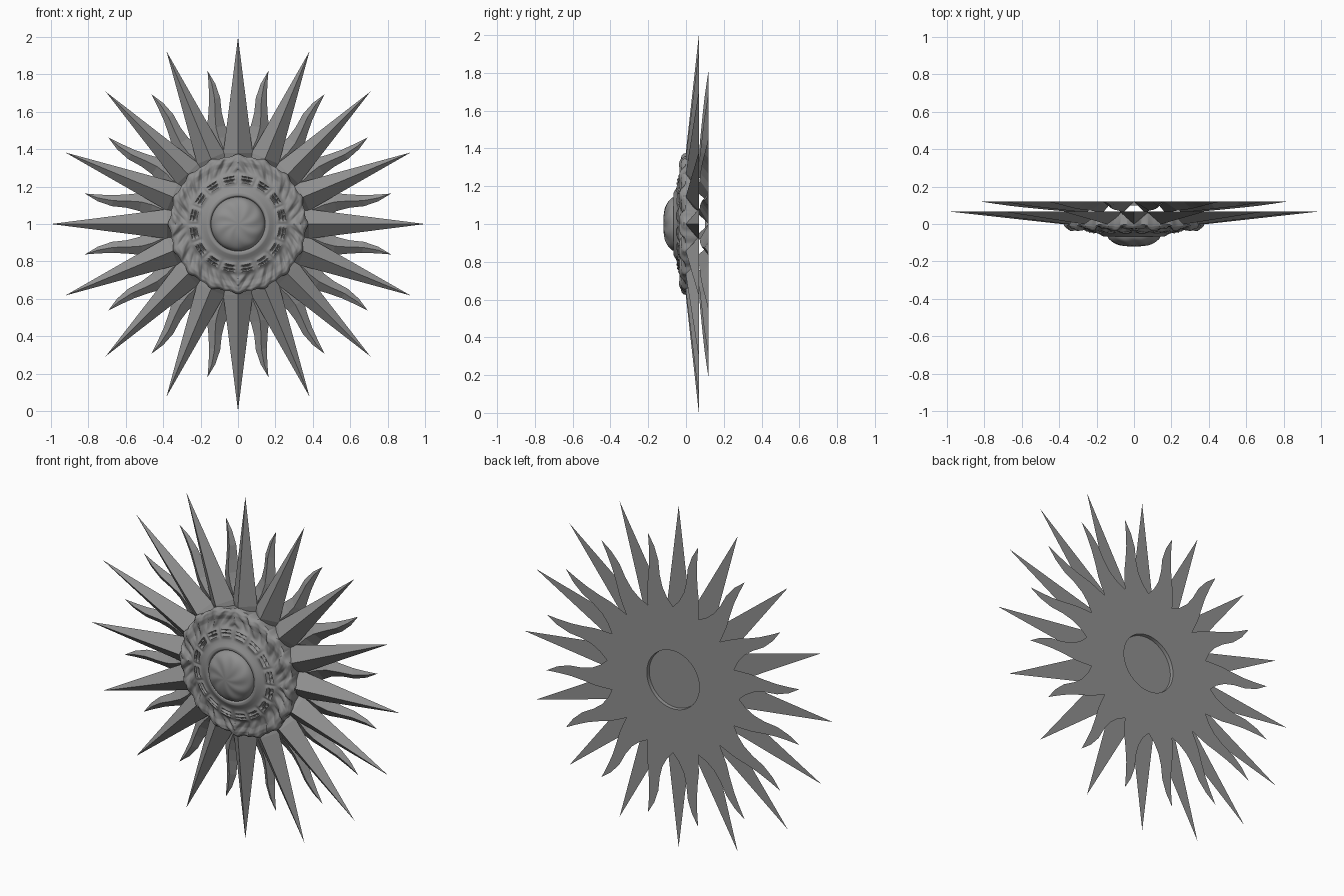
import bpy, bmesh, math

if "Cube" in bpy.data.objects:
    bpy.data.objects.remove(bpy.data.objects["Cube"])

N = 16
STEP = 2 * math.pi / N
WEDGE = math.tan(STEP / 2)

# Dark grey used on every part
GREY = bpy.data.materials.new("dark_grey")
GREY.diffuse_color = (0.28, 0.28, 0.28, 1)
GREY.use_nodes = True
GREY.node_tree.nodes["Principled BSDF"].inputs["Base Color"].default_value = GREY.diffuse_color


def polar(a, r, side, y):
    """Point at angle a (from +z towards +x), distance r, sideways offset."""
    s, c = math.sin(a), math.cos(a)
    return (r * s + side * c, y, 1 + r * c - side * s)


def finish(name, bm, smooth=None):
    bmesh.ops.remove_doubles(bm, verts=bm.verts, dist=1e-5)
    bmesh.ops.recalc_face_normals(bm, faces=bm.faces)
    me = bpy.data.meshes.new(name)
    bm.to_mesh(me)
    bm.free()
    me.materials.append(GREY)
    ob = bpy.data.objects.new(name, me)
    bpy.context.collection.objects.link(ob)
    if smooth:
        bpy.ops.object.select_all(action='DESELECT')
        ob.select_set(True)
        bpy.context.view_layer.objects.active = ob
        bpy.ops.object.shade_smooth_by_angle(angle=math.radians(smooth))
    return ob


def add_ray(bm, a, stations, back, sign=1):
    """Ridged ray; stations are (r, half width, sideways bend, ridge y)."""
    rows = []
    for r, w, bend, ridge in stations[:-1]:
        b = bend * sign
        rows.append([bm.verts.new(polar(a, r, b - w, back)),
                     bm.verts.new(polar(a, r, b, ridge)),
                     bm.verts.new(polar(a, r, b + w, back))])
    tip = bm.verts.new(polar(a, stations[-1][0], 0, back))
    for p, q in zip(rows, rows[1:]):
        for i in range(3):
            j = (i + 1) % 3
            bm.faces.new((p[i], p[j], q[j], q[i]))
    for i in range(3):
        bm.faces.new((rows[-1][i], rows[-1][(i + 1) % 3], tip))
    bm.faces.new(rows[0])


def revolve(name, rows, segs, func, smooth):
    """Surface around the centre; func(row, angle) gives (r, y)."""
    bm = bmesh.new()
    rings = []
    for row in rows:
        ring = []
        for i in range(segs):
            a = 2 * math.pi * i / segs
            r, y = func(row, a)
            ring.append(bm.verts.new(polar(a, r, 0, y)))
        rings.append(ring)
    for p, q in zip(rings, rings[1:]):
        for i in range(segs):
            j = (i + 1) % segs
            bm.faces.new((p[i], p[j], q[j], q[i]))
    return finish(name, bm, smooth)


# Long straight rays
bm = bmesh.new()
base = 0.28
main = [(base, 0.056, 0, -0.012), (0.38, 0.38 * WEDGE + 0.003, 0, -0.0009), (1.0, 0, 0, 0.068)]
for k in range(N):
    add_ray(bm, k * STEP, main, 0.068)
finish("straight_rays", bm)

# Short wavy rays behind, mirrored in every eighth of the circle
bm = bmesh.new()
wavy = [(0.30, 0.30 * WEDGE, 0, 0.060), (0.42, 0.42 * WEDGE, 0, 0.072),
        (0.47, 0.065, 0.011, 0.076), (0.53, 0.050, 0.015, 0.082),
        (0.60, 0.037, 0.006, 0.089), (0.68, 0.030, -0.008, 0.098),
        (0.76, 0.018, -0.009, 0.109), (0.835, 0, 0, 0.12)]
for k in range(N):
    add_ray(bm, (k + 0.5) * STEP, wavy, 0.12, 1 if k % 4 < 2 else -1)
finish("wavy_rays", bm)


# Back plate with a shallow round recess, filling up to the wavy rays
def plate(row, a):
    r, y = row
    if r >= 0.30:
        r = 0.30 / math.cos(a % STEP - STEP / 2)
    return r, y


revolve("back_plate", [(0.0001, 0.10), (0.168, 0.10), (0.170, 0.12), (0.30, 0.12)], 64, plate, 30)

# Ruffled rosette: base profile plus folds and a ring of slots
PROFILE = [(0.140, -0.045), (0.150, -0.066), (0.165, -0.066), (0.19, -0.052), (0.22, -0.040),
           (0.25, -0.034), (0.28, -0.026), (0.31, -0.022), (0.335, -0.027), (0.355, -0.022),
           (0.365, -0.008)]


def profile_y(r):
    for (r0, y0), (r1, y1) in zip(PROFILE, PROFILE[1:]):
        if r <= r1:
            return y0 + (y1 - y0) * (r - r0) / (r1 - r0)
    return PROFILE[-1][1]


def bump(x, centre, width):
    return math.exp(-((x - centre) / width) ** 4)


def rosette(row, a):
    fold = math.acos(max(-1, min(1, abs(math.cos(a)))))      # mirrored quadrants
    edge = 0.005 * math.cos(N * a) + 0.003 * math.cos(2 * N * a)
    if row < 0:                                              # rim going back
        return 0.358 + edge, 0.06
    r = 0.14 + 0.226 * row
    y = profile_y(r)
    phase = N * fold + 26 * (r - 0.31)
    hook = math.tanh(2.5 * math.cos(phase)) + 0.7 * math.tanh(2 * math.cos(2 * phase + 40 * (r - 0.31)))
    y -= bump(r, 0.322, 0.045) * 0.007 * hook
    cell = ((a / STEP) % 1 - 0.5) * STEP * 0.24              # sideways place in a cell
    y -= 0.012 * bump(cell, 0, 0.040) * bump(r, 0.238, 0.027)
    slot = bump(r, 0.231, 0.007) + bump(r, 0.249, 0.006) * (1 if abs(cell) > 0.006 else 0.4)
    y += 0.020 * bump(cell, 0, 0.027) * slot
    return r + edge * row ** 3, y


revolve("ruffled_rosette", [i / 56 for i in range(57)] + [-1], 384, rosette, 50)


# Centre dome with faint ripples
def dome(t, a):
    ang = t * math.pi / 2
    r = 0.145 * math.sin(ang) ** 0.9
    ripple = 0.0025 * math.sin(2 * ang) ** 2 * math.cos(8 * a + 5 * t)
    return r, -0.045 - 0.075 * math.cos(ang) ** 0.8 - ripple


revolve("centre_dome", [0.001] + [i / 20 for i in range(1, 21)], 96, dome, 60)
